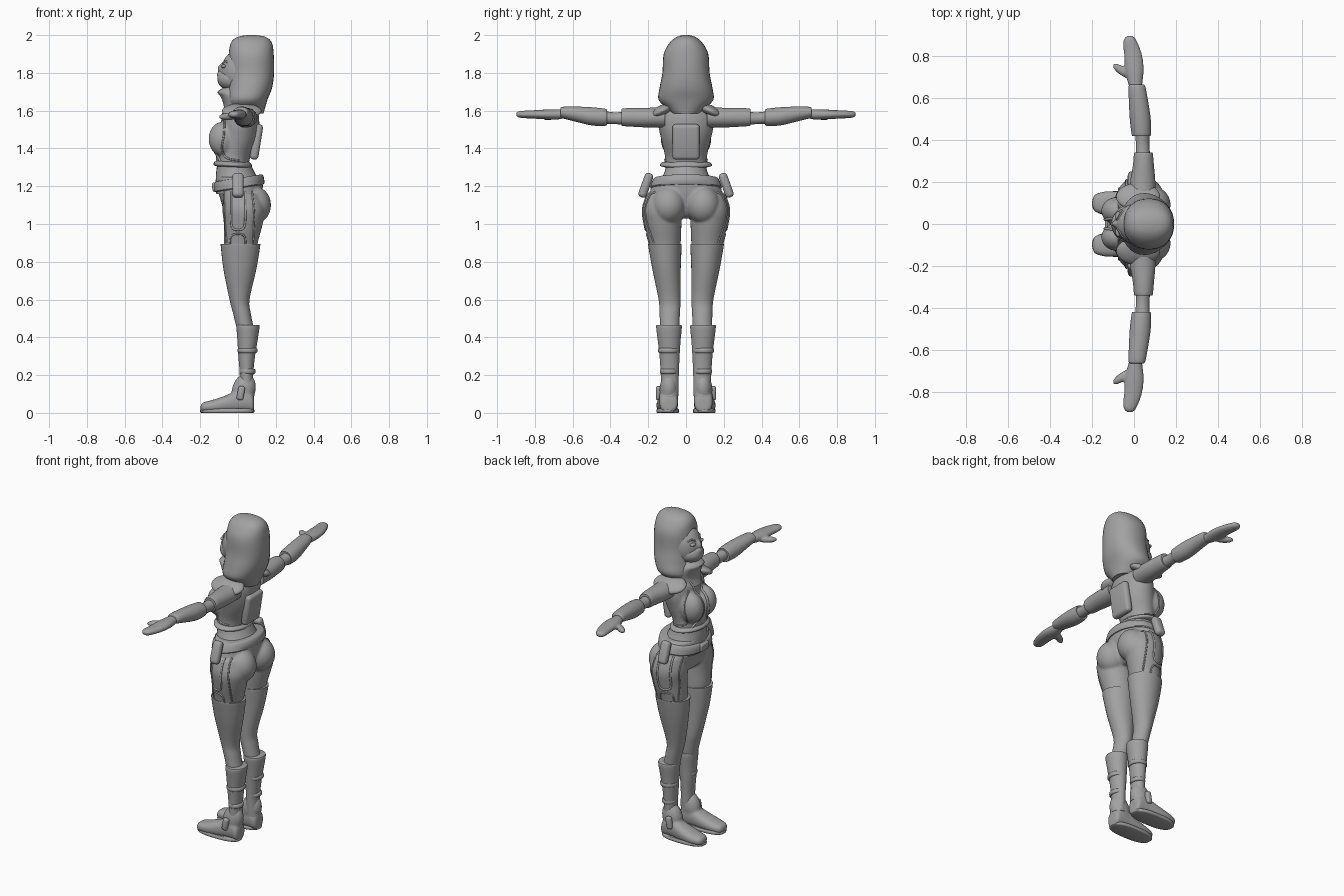
import bpy, bmesh, math
from mathutils import Vector, Matrix, Euler

cube = bpy.data.objects.get("Cube")
if cube:
    bpy.data.objects.remove(cube)

GREY = (0.36, 0.36, 0.36, 1)
mat = bpy.data.materials.new("plain grey")
mat.use_nodes = True
mat.diffuse_color = GREY
bsdf = next(n for n in mat.node_tree.nodes if n.type == 'BSDF_PRINCIPLED')
bsdf.inputs["Base Color"].default_value = GREY
bsdf.inputs["Roughness"].default_value = 0.6


def spline(rows, steps):
    """Smoothly interpolate rows of section values."""
    out = []
    for i in range(len(rows) - 1):
        a, b = rows[max(i - 1, 0)], rows[i]
        c, d = rows[i + 1], rows[min(i + 2, len(rows) - 1)]
        for s in range(steps):
            t = s / steps
            out.append([q + t * (r - p) / 2 + t * t * (p - 2.5 * q + 2 * r - s4 / 2)
                        + t ** 3 * (1.5 * (q - r) + (s4 - p) / 2)
                        for p, q, r, s4 in zip(a, b, c, d)])
    return out + [list(rows[-1])]


def loft(rows, axis='z', power=2.0, tilt=0.0, steps=4, n=32):
    """Skin of oval sections: (position, centre a, centre b, radius a, radius b)."""
    def build(bm):
        rings = []
        for t, ca, cb, ra, rb in spline(rows, steps):
            ring = []
            for k in range(n):
                ang = math.tau * k / n
                c, s = math.cos(ang), math.sin(ang)
                a = ca + ra * math.copysign(abs(c) ** (2 / power), c)
                b = cb + rb * math.copysign(abs(s) ** (2 / power), s)
                co = {'x': (t, a, b), 'y': (a, t, b), 'z': (a, b, t + tilt * a)}[axis]
                ring.append(bm.verts.new(co))
            rings.append(ring)
        for r, q in zip(rings, rings[1:]):
            for k in range(n):
                bm.faces.new((r[k], r[k - 1], q[k - 1], q[k]))
        bm.faces.new(rings[0])
        bm.faces.new(rings[-1][::-1])
    return build


def ball(centre, radii, turn=(0, 0, 0)):
    """Stretched sphere, turned by degrees."""
    def build(bm):
        m = (Matrix.Translation(centre) @ Euler([math.radians(a) for a in turn]).to_matrix().to_4x4()
             @ Matrix.Diagonal((*radii, 1)))
        bmesh.ops.create_uvsphere(bm, u_segments=28, v_segments=18, radius=1, matrix=m)
    return build


def slab(centre, size, turn=(0, 0, 0), bevel=0.012):
    """Rounded box."""
    def build(bm):
        m = (Matrix.Translation(centre) @ Euler([math.radians(a) for a in turn]).to_matrix().to_4x4()
             @ Matrix.Diagonal((*size, 1)))
        made = bmesh.ops.create_cube(bm, size=1, matrix=m)
        edges = list({e for v in made["verts"] for e in v.link_edges})
        bmesh.ops.bevel(bm, geom=edges, offset=bevel, segments=4, profile=0.5, affect='EDGES')
    return build


def bake(ob):
    dg = bpy.context.evaluated_depsgraph_get()
    mesh = bpy.data.meshes.new_from_object(ob.evaluated_get(dg))
    ob.modifiers.clear()
    ob.data = mesh


def part(name, *shapes, mirror=False, blend=0, cutter=None):
    bm = bmesh.new()
    for shape in shapes:
        shape(bm)
    bmesh.ops.recalc_face_normals(bm, faces=bm.faces)
    mesh = bpy.data.meshes.new(name)
    bm.to_mesh(mesh)
    bm.free()
    mesh.materials.append(mat)
    ob = bpy.data.objects.new(name, mesh)
    bpy.context.collection.objects.link(ob)
    if mirror:
        m = ob.modifiers.new("mirror", 'MIRROR')
        m.use_axis = (False, True, False)
        m.use_mirror_merge = False
    if blend:
        m = ob.modifiers.new("blend", 'REMESH')
        m.mode, m.voxel_size = 'VOXEL', 0.007
        m = ob.modifiers.new("soften", 'SMOOTH')
        m.iterations, m.factor = blend, 0.5
    if cutter:
        m = ob.modifiers.new("cut", 'BOOLEAN')
        m.operation, m.object, m.solver = 'DIFFERENCE', cutter, 'EXACT'
    bake(ob)
    bpy.ops.object.select_all(action='DESELECT')
    ob.select_set(True)
    bpy.context.view_layer.objects.active = ob
    bpy.ops.object.shade_smooth_by_angle(angle=math.radians(40))
    return ob


def trim(name, target, points, side, radius=0.005, closed=False):
    """Piping laid on a surface; points are (y, z) for front and (x, z) for side."""
    bpy.context.view_layer.update()
    pts = spline(points + points[:1] if closed else points, 6)
    for sign in (1, -1):
        cu = bpy.data.curves.new(name, 'CURVE')
        cu.dimensions, cu.bevel_depth, cu.bevel_resolution = '3D', radius, 2
        hits = []
        for a, z in pts:
            start, way = (((-1, a * sign, z), (1, 0, 0)) if side == 'front'
                          else ((a, sign, z), (0, -sign, 0)))
            ok, loc, _, _ = target.ray_cast(Vector(start), Vector(way))
            if ok:
                hits.append(loc)
        sp = cu.splines.new('POLY')
        sp.points.add(len(hits) - 1)
        for p, h in zip(sp.points, hits):
            p.co = (*h, 1)
        cu.materials.append(mat)
        ob = bpy.data.objects.new(name + ("_left" if sign < 0 else "_right"), cu)
        bpy.context.collection.objects.link(ob)


# Head, mask and hood
head = part("head", ball((.02, 0, 1.8), (.112, .1, .13)), ball((-.088, 0, 1.82), (.02, .014, .03)), blend=4)
part("mask", ball((-.03, 0, 1.765), (.08, .078, .06)), ball((-.085, 0, 1.79), (.027, .03, .026)), blend=4)
part("eyes", ball((-.075, .038, 1.835), (.014, .022, .01)), mirror=True)
trim("brow", head, [(.018, 1.852), (.04, 1.862), (.062, 1.855)], 'front', .005)
cutter = part("face_cutter", ball((-.08, 0, 1.79), (.1, .086, .13)))
part("hood", loft([(1.585, .05, 0, .085, .075), (1.62, .045, 0, .1, .11), (1.66, .047, 0, .11, .146),
                   (1.72, .062, 0, .118, .14), (1.8, .07, 0, .121, .125), (1.9, .07, 0, .119, .118),
                   (1.96, .071, 0, .108, .086), (1.99, .072, 0, .075, .05), (2, .072, 0, .02, .015)],
                  power=2.2), cutter=cutter)
bpy.data.objects.remove(cutter)
part("scarf", loft([(1.57, 0, 0, .09, .1), (1.62, 0, 0, .075, .1), (1.67, -.02, 0, .07, .095),
                    (1.7, -.035, 0, .073, .08), (1.725, -.02, 0, .05, .06)]))

# Torso with vest
vest = part("vest", loft([(1.305, -.03, 0, .083, .115), (1.36, -.024, 0, .092, .112), (1.45, 0, 0, .105, .132),
                          (1.53, .013, 0, .1, .148), (1.59, .015, 0, .092, .135), (1.63, .02, 0, .06, .08)]),
            ball((-.08, .063, 1.45), (.076, .066, .092)), ball((-.08, -.063, 1.45), (.076, .066, .092)),
            blend=8)
part("vest_hem", loft([(1.3, -.028, 0, .09, .118), (1.306, -.028, 0, .1, .136), (1.318, -.028, 0, .1, .136),
                       (1.328, -.028, 0, .09, .118)], tilt=-.05))
part("abdomen", loft([(1.16, 0, 0, .115, .17), (1.22, -.003, 0, .115, .14), (1.28, -.015, 0, .1, .112),
                      (1.34, -.025, 0, .08, .1)]))
part("back_plate", slab((.098, 0, 1.435), (.045, .145, .19), (0, 9, 0), .02))
trim("lapel", vest, [(.05, 1.6), (.03, 1.54), (.022, 1.46), (.035, 1.39), (.075, 1.33)], 'front', .007)
trim("vest_side_seam", vest, [(-.07, 1.56), (-.075, 1.47), (-.085, 1.4), (-.06, 1.35), (.01, 1.335)], 'side')
part("shoulder_pads", ball((.02, .13, 1.598), (.105, .072, .03), (-25, 0, 0)), mirror=True)

# Pelvis and thighs blended together
hips = part("hips", loft([(1.03, .02, 0, .05, .07), (1.06, .015, 0, .085, .15), (1.12, .015, 0, .105, .195),
                          (1.2, .01, 0, .122, .183), (1.25, .005, 0, .118, .155)]),
            *[f for s in (1, -1) for f in (
                loft([(.84, .015, .113 * s, .083, .078), (.9, .015, .113 * s, .09, .085),
                      (1, .028, .122 * s, .103, .098), (1.08, .03, .126 * s, .113, .103),
                      (1.16, .02, .115 * s, .095, .09)]),
                ball((.085, .092 * s, 1.1), (.09, .088, .1)))], blend=5)

# Belt, pouches and hip panels
part("belt", loft([(1.188, .006, 0, .125, .182), (1.194, .006, 0, .134, .19), (1.235, .004, 0, .131, .175),
                   (1.243, .004, 0, .12, .165)], tilt=.16, steps=2))
part("belt_buckle", slab((-.122, 0, 1.196), (.03, .08, .05), (0, -5, 0)))
part("hip_pouches", slab((0, .213, 1.205), (.06, .046, .135), (20, 0, 0), .02), mirror=True)
trim("hip_panel", hips, [(-.036, 1.17), (-.036, 1.08), (-.035, 1.0), (-.02, .972), (.02, .972),
                         (.036, 1.0), (.04, 1.08), (.04, 1.17)], 'side', .006)
trim("front_leg_seam", hips, [(-.073, 1.17), (-.07, 1.05), (-.06, .9)], 'side')
trim("back_leg_seam", hips, [(.075, 1.17), (.085, 1.05), (.08, .9)], 'side')
trim("lower_panel", hips, [(-.042, .895), (-.038, .93), (-.02, .945), (.02, .945), (.036, .93), (.04, .895)],
     'side')

# Legs and feet
part("long_boots", loft([(.88, .013, .111, .095, .082), (.892, .013, .111, .104, .088), (.88, .013, .111, .104, .088),
                         (.76, .01, .103, .087, .075), (.6, .008, .087, .053, .058), (.53, .02, .086, .047, .054),
                         (.44, .04, .087, .045, .05)][1:]), mirror=True)
part("shin_guards", loft([(.09, .045, .087, .042, .046), (.15, .045, .086, .037, .047), (.21, .045, .086, .036, .048),
                          (.3, .046, .087, .044, .053), (.38, .05, .089, .053, .06), (.455, .053, .09, .061, .068),
                          (.466, .053, .09, .056, .062)]), mirror=True)
part("shin_straps", *[loft([(z - .013, .05, .091, r, r + .004), (z - .008, .05, .091, r + .006, r + .01),
                            (z + .008, .05, .091, r + .006, r + .01), (z + .013, .05, .091, r, r + .004)], steps=2)
                      for z, r in ((.33, .046), (.22, .036))], mirror=True)
part("feet", loft([(-.198, .1, .025, .018, .012), (-.185, .1, .03, .042, .025), (-.13, .1, .036, .056, .034),
                   (-.06, .098, .048, .056, .046), (0, .094, .062, .052, .06), (.05, .092, .064, .05, .063),
                   (.078, .092, .05, .045, .048), (.086, .092, .045, .025, .03)], 'x', 2.4),
     ball((.03, .09, .12), (.062, .05, .09), (0, 15, 0)), mirror=True, blend=4)
part("soles", loft([(0, -.057, .097, .136, .055), (.004, -.057, .097, .143, .06), (.016, -.057, .097, .143, .06),
                    (.022, -.057, .097, .136, .055)], power=2.6, steps=2), mirror=True)
part("ankle_pads", slab((.015, .145, .105), (.036, .03, .075), (0, 10, 0)), mirror=True)

# Arms and hands
part("sleeves", loft([(.11, .04, 1.565, .062, .055), (.2, .042, 1.563, .06, .052), (.28, .045, 1.565, .05, .05),
                      (.335, .045, 1.565, .045, .046), (.342, .045, 1.565, .038, .04)], 'y'), mirror=True)
part("elbows", loft([(.32, .043, 1.56, .035, .035), (.38, .041, 1.56, .032, .031), (.45, .04, 1.565, .035, .035)],
                    'y'), mirror=True)
part("forearm_guards", loft([(.42, .035, 1.565, .04, .038), (.428, .035, 1.565, .046, .045),
                             (.5, .03, 1.57, .05, .048), (.6, .02, 1.584, .045, .038),
                             (.655, .014, 1.59, .04, .03), (.665, .014, 1.59, .034, .024)], 'y'), mirror=True)
part("hands", loft([(.63, .012, 1.585, .027, .022), (.68, .005, 1.58, .036, .027), (.74, .002, 1.58, .045, .026),
                    (.81, -.005, 1.58, .043, .022), (.87, -.018, 1.58, .034, .019), (.892, -.02, 1.58, .022, .014),
                    (.9, -.02, 1.58, .007, .005)], 'y'),
     ball((-.055, .73, 1.568), (.056, .021, .019), (0, 0, -35)), mirror=True, blend=4)
